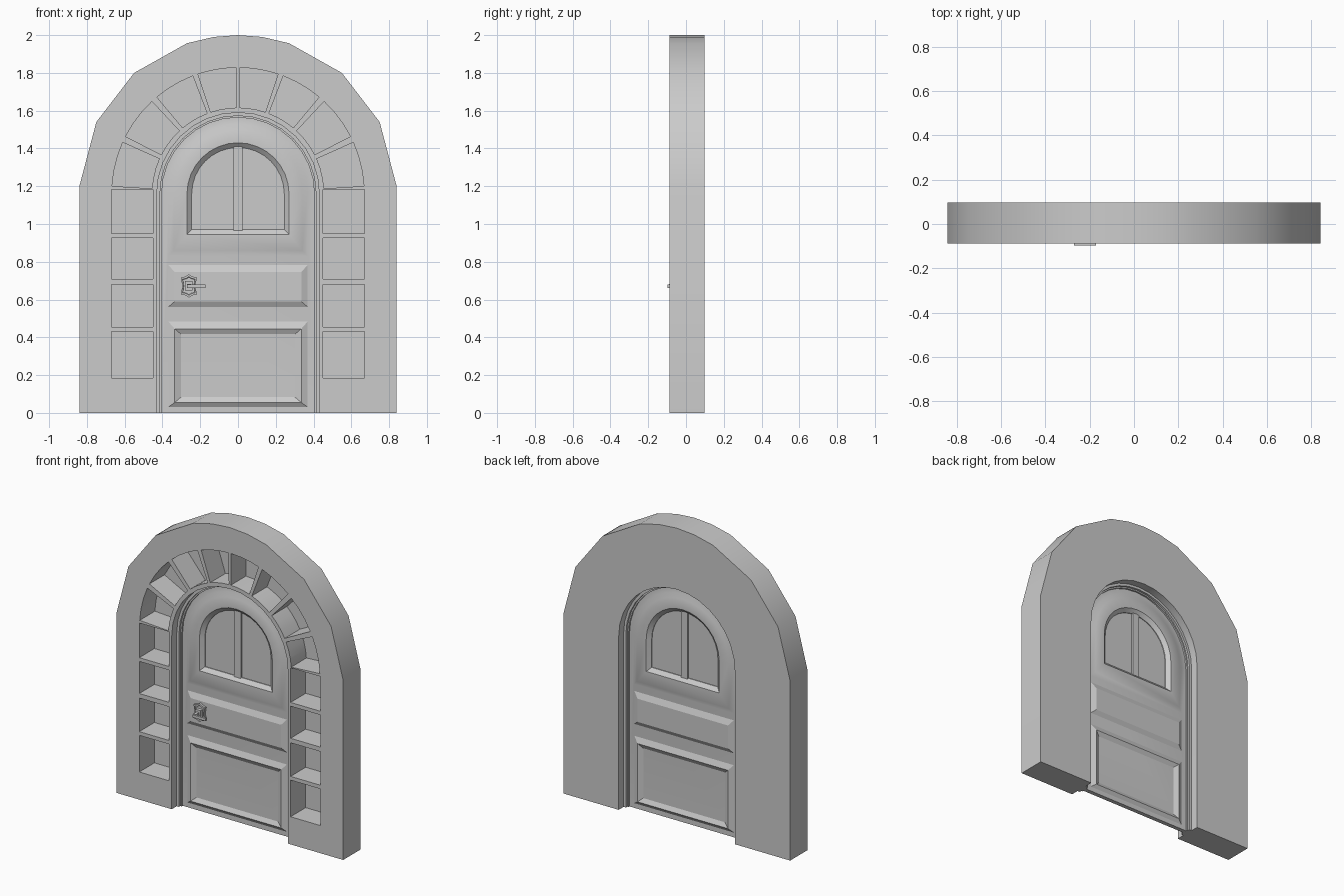
import bpy, bmesh, math

if "Cube" in bpy.data.objects:
    bpy.data.objects.remove(bpy.data.objects["Cube"], do_unlink=True)

stone = bpy.data.materials.new("plain_grey")
stone.use_nodes = True
GREY = (0.6, 0.6, 0.6, 1)
stone.diffuse_color = GREY
stone.node_tree.nodes["Principled BSDF"].inputs["Base Color"].default_value = GREY

SPRING = 1.16            # height where every arch starts to curve
FRONT, BACK = -0.087, 0.098
MID = 0.006              # centre plane of the door
HALF = 0.014             # half thickness of the door leaf
RAISE = 0.015            # height of mouldings above the leaf


def finish(bm, name):
    bmesh.ops.recalc_face_normals(bm, faces=bm.faces)
    mesh = bpy.data.meshes.new(name)
    bm.to_mesh(mesh)
    bm.free()
    mesh.materials.append(stone)
    obj = bpy.data.objects.new(name, mesh)
    bpy.context.collection.objects.link(obj)
    return obj


def smooth(obj):
    bpy.ops.object.select_all(action='DESELECT')
    obj.select_set(True)
    bpy.context.view_layer.objects.active = obj
    bpy.ops.object.shade_smooth_by_angle(angle=math.radians(28))


def add_loft(bm, rings, closed=False, caps=True):
    """Bridge (outline, y) rings that share a point count."""
    loops = [[bm.verts.new((x, y, z)) for x, z in pts] for pts, y in rings]
    pairs = list(zip(loops, loops[1:]))
    if closed:
        pairs.append((loops[-1], loops[0]))
    for a, b in pairs:
        for i in range(len(a)):
            j = (i + 1) % len(a)
            bm.faces.new((a[i], a[j], b[j], b[i]))
    if caps and not closed:
        bm.faces.new(loops[0])
        bm.faces.new(loops[-1])


def loft(name, rings, **kw):
    bm = bmesh.new()
    add_loft(bm, rings, **kw)
    return finish(bm, name)


def prism(name, pts, y0, y1):
    return loft(name, [(pts, y0), (pts, y1)])


def arch(w, bottom=0.0, n=16):
    """Round-topped outline, from lower right over the top to lower left."""
    curve = [(w * math.cos(math.pi * i / n), SPRING + w * math.sin(math.pi * i / n))
             for i in range(n + 1)]
    return [(w, bottom)] + curve + [(-w, bottom)]


def rect(x0, x1, z0, z1):
    return [(x0, z0), (x1, z0), (x1, z1), (x0, z1)]


# Wall surround with a faceted outer arch
half = [(0.84, 0), (0.84, 1.2), (0.75, 1.54), (0.55, 1.8), (0.27, 1.957), (0.13, 1.99)]
outer = half + [(0, 2)] + [(-x, z) for x, z in reversed(half)]
wall = prism("wall_surround", outer + arch(0.43)[::-1], FRONT, BACK)

# Niches: four square ones up each side, four wedges on each half of the arch
bm = bmesh.new()
niche_y = (FRONT - 0.05, FRONT + 0.16)
shapes = [rect(0.45, 0.67, z0, z1) for z0, z1 in
          ((0.185, 0.43), (0.455, 0.68), (0.71, 0.925), (0.95, 1.182))]
for a0, a1 in ((0.9, 18.5), (21, 40), (43, 63), (66, 86.5)):
    angles = [math.radians(a0 + (a1 - a0) * i / 3) for i in range(4)]
    ring = [(0.668, a) for a in angles] + [(0.456, a) for a in reversed(angles)]
    shapes.append([(r * math.sin(a), SPRING + r * math.cos(a)) for r, a in ring])
for pts in shapes:
    for side in (1, -1):
        add_loft(bm, [([(side * x, z) for x, z in pts], y) for y in niche_y])
cutter = finish(bm, "niche_cutter")
cutter.hide_render = True
cut = wall.modifiers.new("niches", 'BOOLEAN')
cut.operation = 'DIFFERENCE'
cut.solver = 'EXACT'
cut.object = cutter
bpy.context.view_layer.objects.active = wall
bpy.ops.object.modifier_apply(modifier=cut.name)
bpy.data.objects.remove(cutter, do_unlink=True)
smooth(wall)

# Stepped frame lining the opening
smooth(prism("door_frame", arch(0.433) + arch(0.413)[::-1], MID - 0.04, MID + 0.04))
smooth(prism("door_stop", arch(0.42) + arch(0.404)[::-1], MID - 0.025, MID + 0.025))

# Door leaf with arched raised panel and window opening, alike on both faces
steps = [(arch(0.245, 0.97), HALF * 0.5), (arch(0.27, 0.945), HALF + RAISE),
         (arch(0.34, 0.86), HALF + RAISE), (arch(0.37, 0.83), HALF),
         (arch(0.41), HALF)]
rings = [(pts, MID - d) for pts, d in steps] + [(pts, MID + d) for pts, d in reversed(steps)]
smooth(loft("door_leaf", rings, closed=True))

# Window glass and central bar
smooth(prism("window_pane", arch(0.25, 0.965), MID - 0.002, MID + 0.002))
prism("window_bar", rect(-0.025, 0.025, 0.965, 1.41), MID - 0.012, MID + 0.012)

# Raised middle panel and moulded border of the lower panel, on both faces
for side, label in ((-1, "front"), (1, "back")):
    low = MID + side * (HALF - 0.001)
    high = MID + side * (HALF + RAISE)
    loft(label + "_middle_panel", [(rect(-0.37, 0.37, 0.56, 0.785), low),
                                   (rect(-0.335, 0.335, 0.59, 0.745), high)])
    loft(label + "_lower_moulding", [(rect(-0.37, 0.37, 0.03, 0.485), low),
                                     (rect(-0.335, 0.335, 0.055, 0.445), high),
                                     (rect(-0.3, 0.3, 0.085, 0.415), low)], caps=False)

# Handle: shield plate with raised rim, square boss, stem and lever
HX, HZ = -0.26, 0.672


def shield(s):
    pts = [(0, 0.062), (0.018, 0.05), (0.042, 0.045), (0.035, 0), (0.042, -0.045),
           (0.018, -0.05), (0, -0.062)]
    pts += [(-x, z) for x, z in pts[-2:0:-1]]
    return [(HX + s * x, HZ + s * z) for x, z in pts]


face = MID - HALF - RAISE
loft("handle_plate", [(shield(1), face + 0.004), (shield(1), face - 0.016),
                      (shield(0.8), face - 0.016), (shield(0.75), face - 0.008)])
prism("handle_boss", rect(HX - 0.02, HX + 0.02, HZ - 0.025, HZ + 0.025), face, face - 0.03)
prism("handle_stem", rect(HX - 0.01, HX + 0.01, HZ - 0.01, HZ + 0.01), face, -0.09)
prism("handle_lever", rect(HX - 0.01, -0.172, HZ - 0.01, HZ + 0.008), -0.084, -0.098)
